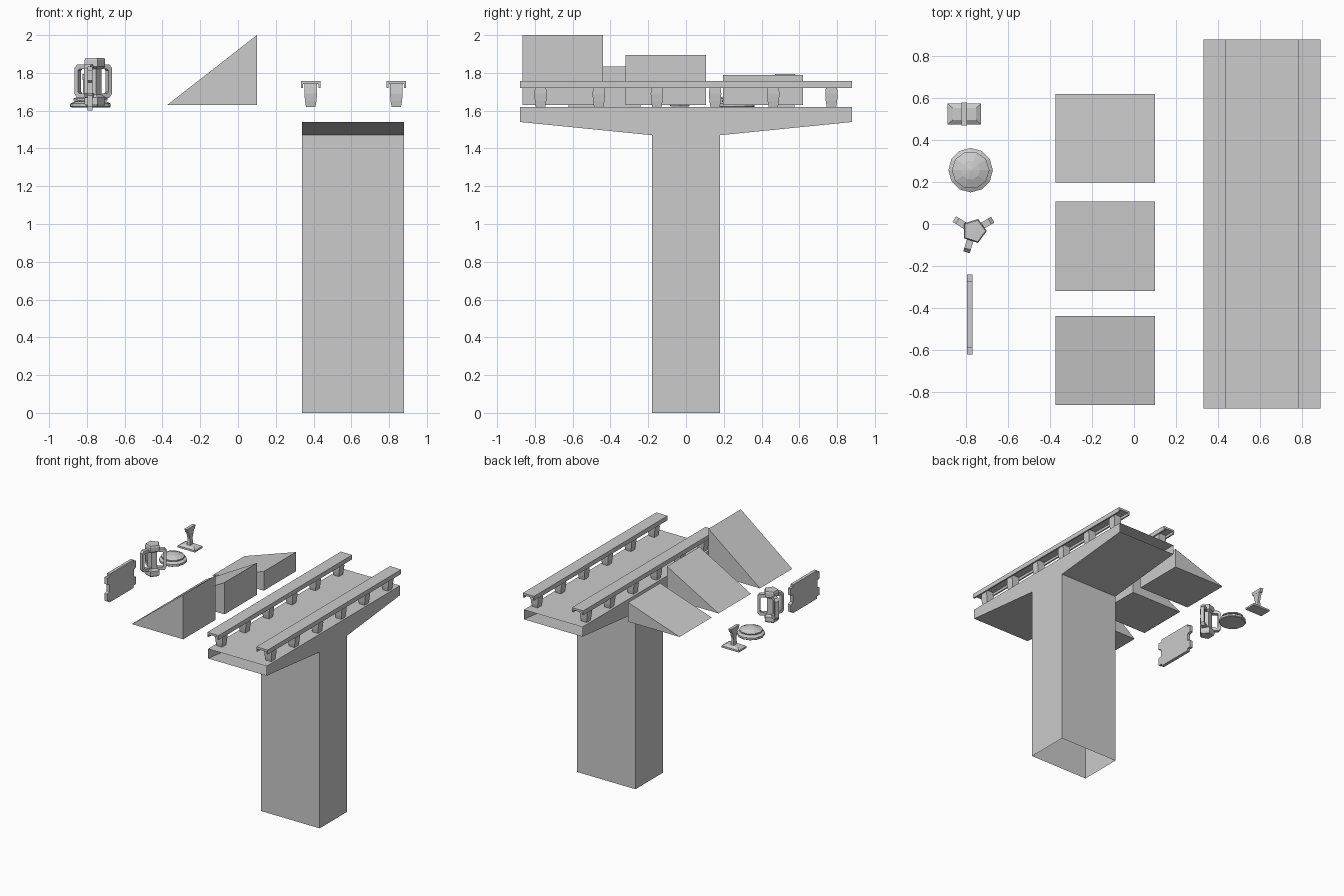
import bpy, bmesh
from math import sin, cos, pi, radians
from mathutils import Matrix, Vector

if "Cube" in bpy.data.objects:
    bpy.data.objects.remove(bpy.data.objects["Cube"])


def finish(name, bm):
    bmesh.ops.recalc_face_normals(bm, faces=bm.faces)
    me = bpy.data.meshes.new(name)
    bm.to_mesh(me)
    bm.free()
    ob = bpy.data.objects.new(name, me)
    bpy.context.collection.objects.link(ob)
    return ob


def prism(name, profile, axis, lo, hi, skip=()):
    """Extrude a 2D profile along x or y; skip lists profile edges left open."""
    bm = bmesh.new()
    put = (lambda t, a, z: (t, a, z)) if axis == 'x' else (lambda t, a, z: (a, t, z))
    A = [bm.verts.new(put(lo, *p)) for p in profile]
    B = [bm.verts.new(put(hi, *p)) for p in profile]
    bm.faces.new(A)
    bm.faces.new(B[::-1])
    n = len(profile)
    for i in range(n):
        if i not in skip:
            j = (i + 1) % n
            bm.faces.new((A[i], A[j], B[j], B[i]))
    return finish(name, bm)


def loft(name, rings):
    """Skin a stack of equal-length rings of 3D points and cap both ends."""
    bm = bmesh.new()
    vs = [[bm.verts.new(p) for p in r] for r in rings]
    n = len(vs[0])
    for a, b in zip(vs, vs[1:]):
        for i in range(n):
            bm.faces.new((a[i], a[(i + 1) % n], b[(i + 1) % n], b[i]))
    bm.faces.new(vs[0])
    bm.faces.new(vs[-1])
    return finish(name, bm)


def rect(x, y, z, hx, hy):
    return [(x - hx, y - hy, z), (x + hx, y - hy, z), (x + hx, y + hy, z), (x - hx, y + hy, z)]


def ngon(x, y, z, r, n, turn=0):
    return [(x + r * cos(turn + 2 * pi * i / n), y + r * sin(turn + 2 * pi * i / n), z) for i in range(n)]


# Bridge pillar and deck: one shell, open at the deck ends and pillar foot
tee = [(-.18, 0), (.18, 0), (.18, 1.47), (.88, 1.54), (.88, 1.62),
       (-.88, 1.62), (-.88, 1.54), (-.18, 1.47)]
prism("bridge_deck_and_pillar", tee, 'x', .34, .88, skip=(0, 3, 5))

# Balustrades: channel-shaped handrail on bulging posts
for side, cx in (("left", .385), ("right", .838)):
    w, t = .052, .012
    chan = [(cx - w, 1.72), (cx - w, 1.757), (cx + w, 1.757), (cx + w, 1.72),
            (cx + w - t, 1.72), (cx + w - t, 1.74), (cx - w + t, 1.74), (cx - w + t, 1.72)]
    prism(f"handrail_{side}", chan, 'y', -.88, .88)
    for k in range(6):
        y = -.77 + k * .308
        loft(f"rail_post_{side}_{k}", [rect(cx, y, z, hx, hy) for z, hx, hy in (
            (1.62, .025, .025), (1.65, .03, .03), (1.69, .034, .033), (1.74, .034, .027))])

# Three ramps of rising height
for k, (y0, y1, top) in enumerate(((-.865, -.44, 2.0), (-.32, .107, 1.895), (.197, .62, 1.79))):
    prism(f"ramp_{k}", [(-.375, 1.63), (.10, 1.63), (.10, top)], 'y', y0, y1)

# Lever: stepped base, flared arm, cross handle
lx, ly = -.81, .525
loft("lever_base", [rect(lx, ly, 1.62, .08, .05), rect(lx, ly, 1.635, .08, .05),
                    rect(lx, ly, 1.65, .055, .028)])
loft("lever_arm", [rect(lx, ly, 1.645, .014, .022), rect(lx, ly, 1.70, .010, .018),
                   rect(lx, ly, 1.765, .012, .036)])
loft("lever_handle", [rect(lx, ly, 1.765, .013, .045), rect(lx, ly, 1.795, .013, .055)])

# Floor disc: rim, neck and faceted dome
dx, dy = -.78, .257
loft("disc_base", [ngon(dx, dy, z, r, 12) for z, r in ((1.617, .100), (1.622, .106), (1.638, .106), (1.648, .085))])
loft("disc_neck", [ngon(dx, dy, z, .07, 10) for z in (1.645, 1.66)])
loft("disc_dome", [ngon(dx, dy, z, r, 10) for z, r in ((1.655, .09), (1.665, .09), (1.683, .045), (1.69, .003))])

# Canister: pentagonal caps and core with three bracket handles
px, py = -.763, -.033
loft("canister", [ngon(px, py, z, r, 5) for z, r in (
    (1.622, .05), (1.635, .06), (1.67, .06), (1.685, .04),
    (1.82, .04), (1.833, .06), (1.868, .06), (1.88, .054))])
bracket = [(.03, 1.668), (.09, 1.668), (.107, 1.69), (.107, 1.825), (.09, 1.845), (.03, 1.845),
           (.03, 1.82), (.078, 1.82), (.085, 1.812), (.085, 1.70), (.078, 1.692), (.03, 1.692)]
for k, deg in enumerate((30, 148, 252)):
    ob = prism(f"canister_handle_{k}", bracket, 'y', -.016, .016)
    ob.data.transform(Matrix.Translation((px - .004, py, 0)) @ Matrix.Rotation(radians(deg), 4, 'Z'))

# Notched wall panel, outline mirrored end to end
half = [(.157, 1.60), (.157, 1.62), (.19, 1.62), (.19, 1.68), (.16, 1.69),
        (.16, 1.75), (.19, 1.76), (.19, 1.815), (.157, 1.815), (.157, 1.835)]
cy = -.432
prism("wall_panel", [(cy + a, z) for a, z in half] + [(cy - a, z) for a, z in half[::-1]], 'x', -.797, -.771)
